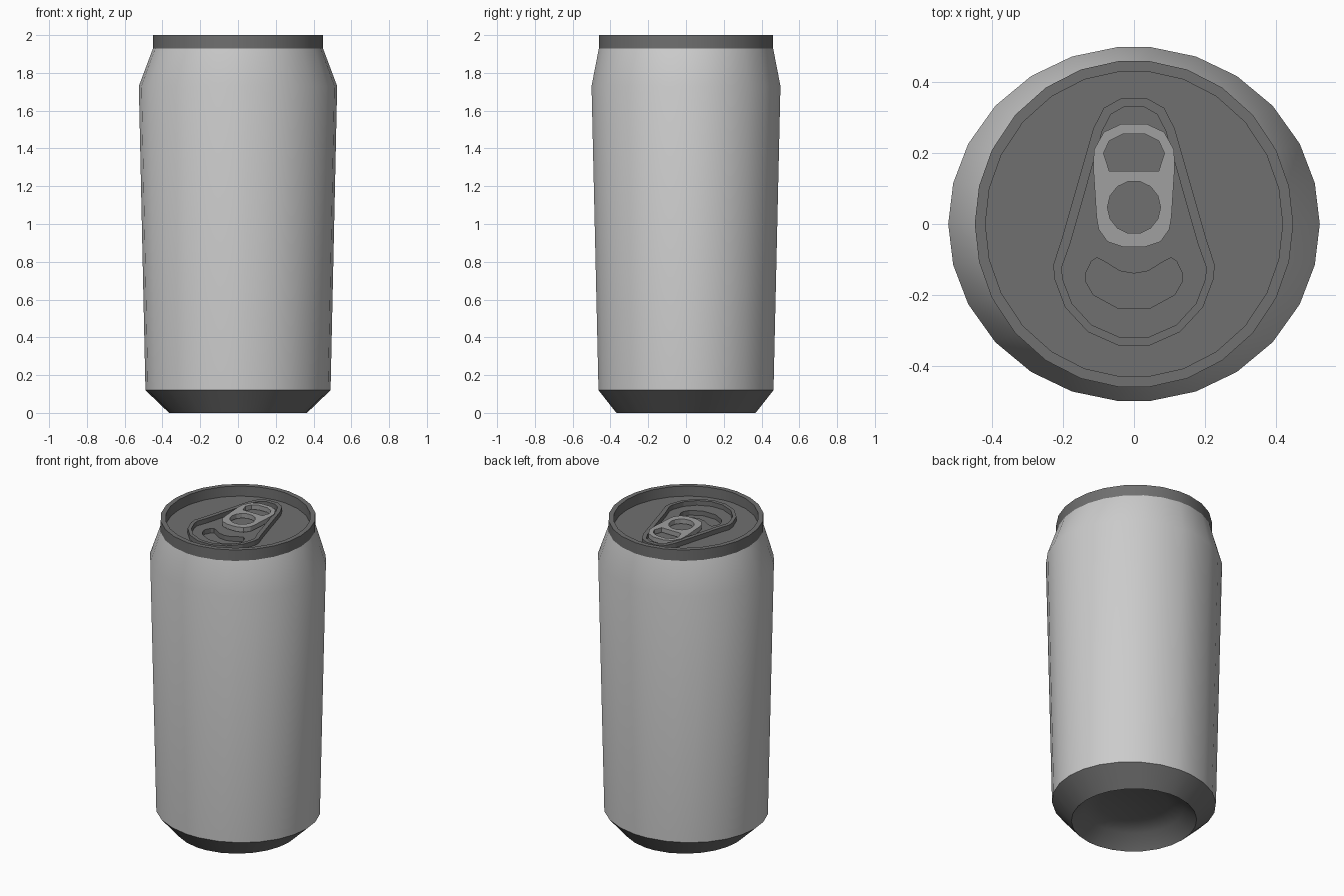
import bpy, bmesh, math

cube = bpy.data.objects.get("Cube")
if cube:
    bpy.data.objects.remove(cube, do_unlink=True)


def material(name, v):
    m = bpy.data.materials.new(name)
    m.use_nodes = True
    m.diffuse_color = (v, v, v, 1)
    bsdf = m.node_tree.nodes["Principled BSDF"]
    bsdf.inputs["Base Color"].default_value = (v, v, v, 1)
    bsdf.inputs["Roughness"].default_value = 0.6
    return m


BODY = material("light grey metal", 0.60)
DARK = material("dark grey metal", 0.16)
TAB = material("mid grey metal", 0.35)

# 26-sided ring, one quarter of its angles mirrored all round
QUARTER = [0, 13.3, 26.8, 41.7, 56.4, 70.5, 85]
HALF = QUARTER + [180 - a for a in reversed(QUARTER)]
ANGLES = [math.radians(a) for a in HALF + [360 - a for a in reversed(HALF[1:-1])]]


def ring(rx, ry):
    return [(rx * math.cos(a), ry * math.sin(a)) for a in ANGLES]


def finish(name, bm, mat, smooth=None):
    bmesh.ops.recalc_face_normals(bm, faces=bm.faces)
    me = bpy.data.meshes.new(name)
    bm.to_mesh(me)
    bm.free()
    me.materials.append(mat)
    ob = bpy.data.objects.new(name, me)
    bpy.context.collection.objects.link(ob)
    if smooth:
        bpy.ops.object.select_all(action='DESELECT')
        ob.select_set(True)
        bpy.context.view_layer.objects.active = ob
        bpy.ops.object.shade_smooth_by_angle(angle=math.radians(smooth))
    return ob


def lathe(name, profile, mat, smooth, cap=False):
    """Skin elliptical rings given as (rx, ry, z), running up the outside."""
    bm = bmesh.new()
    rows = [[bm.verts.new((x, y, z)) for x, y in ring(rx, ry)] for rx, ry, z in profile]
    n = len(ANGLES)
    for lo, hi in zip(rows, rows[1:]):
        for i in range(n):
            j = (i + 1) % n
            bm.faces.new((lo[i], lo[j], hi[j], hi[i]))
    if cap:
        bm.faces.new(rows[0])
    ob = finish(name, bm, mat, smooth)
    # open shells must face outward along the first band
    me = ob.data
    p = me.polygons[0]
    r0, r1 = profile[0], profile[1]
    want = (r1[2] - r0[2]) * (p.center.x * p.normal.x + p.center.y * p.normal.y) \
        - (r1[0] - r0[0]) * p.normal.z
    if want < 0:
        me.flip_normals()
    return ob


def plate(name, loops, z0, z1, mat):
    """Flat plate; loops after the first are holes."""
    bm = bmesh.new()
    edges = []
    for loop in loops:
        vs = [bm.verts.new((x, y, z0)) for x, y in loop]
        edges += [bm.edges.new((vs[i - 1], vs[i])) for i in range(len(vs))]
    bmesh.ops.triangle_fill(bm, edges=edges, use_beauty=True)
    top = bmesh.ops.extrude_face_region(bm, geom=bm.faces[:], use_keep_orig=True)
    bmesh.ops.translate(bm, vec=(0, 0, z1 - z0),
                        verts=[g for g in top["geom"] if isinstance(g, bmesh.types.BMVert)])
    return finish(name, bm, mat)


def mirrored(half):
    return half + [(-x, y) for x, y in reversed(half) if x > 0]


# can shell
lathe("can_body", [(.49, .465, .12), (.525, .502, 1.73), (.45, .463, 1.93)], BODY, 40)
lathe("base", [(.20, .20, .11), (.29, .29, .08), (.365, .37, 0), (.49, .465, .12)],
      DARK, 40, cap=True)
lathe("top_rim", [(.45, .463, 1.93), (.45, .463, 2), (.42, .433, 2), (.42, .433, 1.93)],
      DARK, 40)

# lid with a sunken drinking mouth
LID = 1.935
mouth = mirrored([(0, -.14), (.04, -.133), (.08, -.108), (.105, -.095), (.12, -.105),
                  (.137, -.14), (.135, -.165), (.115, -.2), (.045, -.238)])
plate("lid", [ring(.42, .433), mouth], LID - .03, LID, DARK)
plate("mouth_floor", [mouth], LID - .035, LID - .03, DARK)

# raised teardrop ridge around tab and mouth
outer = mirrored([(.035, .356), (.085, .328), (.115, .27), (.205, -.045), (.228, -.115),
                  (.225, -.155), (.195, -.235), (.13, -.305), (.045, -.343)])
inner = mirrored([(.03, .33), (.065, .31), (.09, .262), (.18, -.055), (.205, -.125),
                  (.2, -.16), (.175, -.225), (.12, -.285), (.04, -.32)])
plate("teardrop_ridge", [outer, inner], LID, LID + .03, DARK)

# pull tab with two openings
tab = mirrored([(.035, .283), (.085, .26), (.113, .21), (.115, .16), (.106, .02),
                (.1, -.015), (.075, -.05), (.03, -.065)])
slot = mirrored([(.03, .255), (.07, .235), (.086, .2), (.07, .15)])
hole = [(.075 * math.cos(math.tau * i / 14), .047 + .075 * math.sin(math.tau * i / 14))
        for i in range(14)]
plate("pull_tab", [tab, slot, hole], LID + .005, LID + .035, TAB)
